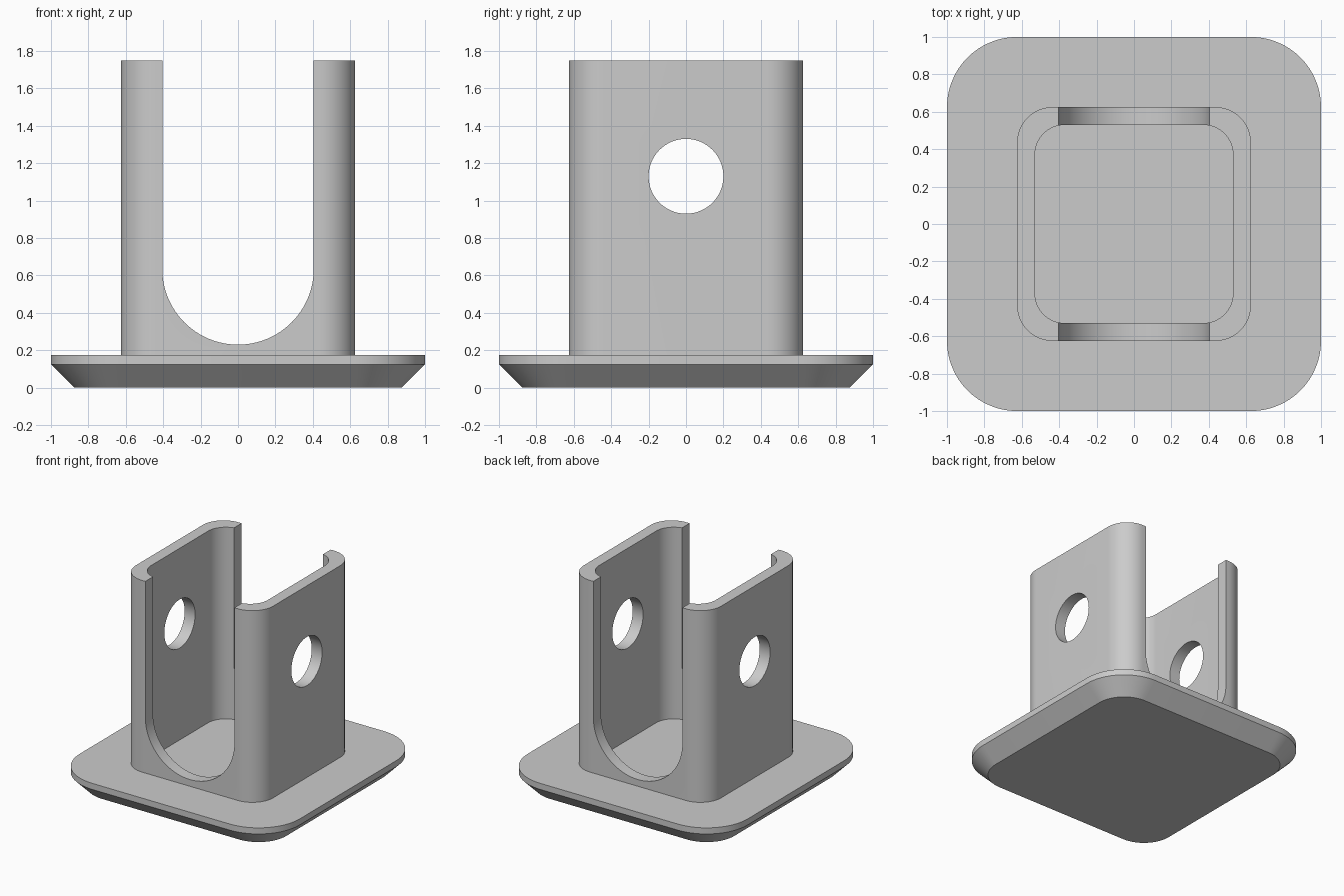
import bpy, bmesh
from math import sin, cos, pi
from mathutils import Matrix

cube = bpy.data.objects.get("Cube")
if cube:
    bpy.data.objects.remove(cube, do_unlink=True)

grey = bpy.data.materials.new("plain grey")
grey.use_nodes = True
colour = (0.6, 0.6, 0.6, 1)
grey.diffuse_color = colour
grey.node_tree.nodes["Principled BSDF"].inputs["Base Color"].default_value = colour


def arc(cx, cy, r, start, end, steps):
    angles = [start + (end - start) * i / steps for i in range(steps + 1)]
    return [(cx + r * cos(a), cy + r * sin(a)) for a in angles]


def rounded_square(half, radius):
    c = half - radius
    centres = [(c, c), (-c, c), (-c, -c), (c, -c)]
    return [p for q, (x, y) in enumerate(centres)
            for p in arc(x, y, radius, q * pi / 2, (q + 1) * pi / 2, 16)]


def loft(name, sections, matrix=Matrix()):
    """Solid through (height, outline) sections, capped at both ends."""
    bm = bmesh.new()
    rings = [[bm.verts.new((x, y, z)) for x, y in outline] for z, outline in sections]
    for low, high in zip(rings, rings[1:]):
        for i in range(len(low)):
            j = (i + 1) % len(low)
            bm.faces.new((low[i], low[j], high[j], high[i]))
    bm.faces.new(rings[0][::-1])
    bm.faces.new(rings[-1])
    bmesh.ops.transform(bm, matrix=matrix, verts=bm.verts)
    bmesh.ops.recalc_face_normals(bm, faces=bm.faces)
    mesh = bpy.data.meshes.new(name)
    bm.to_mesh(mesh)
    bm.free()
    mesh.materials.append(grey)
    obj = bpy.data.objects.new(name, mesh)
    bpy.context.collection.objects.link(obj)
    return obj


def select(obj):
    bpy.ops.object.select_all(action='DESELECT')
    obj.select_set(True)
    bpy.context.view_layer.objects.active = obj


def cut(target, cutter):
    cutter.hide_render = True
    mod = target.modifiers.new("cut", 'BOOLEAN')
    mod.operation, mod.solver, mod.object = 'DIFFERENCE', 'EXACT', cutter
    select(target)
    bpy.ops.object.modifier_apply(modifier=mod.name)
    bpy.data.objects.remove(cutter, do_unlink=True)


# Base plate with a chamfered underside
rim = rounded_square(1.0, 0.375)
base = loft("base_plate", [(0, rounded_square(0.875, 0.25)), (0.125, rim), (0.175, rim)])

# Square socket, hollowed out
outer, inner = rounded_square(0.625, 0.19), rounded_square(0.53, 0.16)
socket = loft("socket", [(0.16, outer), (1.75, outer)])
cut(socket, loft("bore", [(0, inner), (2, inner)]))

# U-shaped slot through front and back
slot = arc(0, 0.635, 0.405, pi, 2 * pi, 48) + [(0.405, 2), (-0.405, 2)]
cut(socket, loft("slot", [(-1, slot), (1, slot)], Matrix.Rotation(pi / 2, 4, 'X')))

# Round pin hole through both sides
pin = arc(0, 0, 0.2, 0, 2 * pi, 64)[:-1]
to_side = Matrix.Translation((0, 0, 1.13)) @ Matrix.Rotation(pi / 2, 4, 'Y')
cut(socket, loft("pin_hole", [(-1, pin), (1, pin)], to_side))

for obj in (base, socket):
    select(obj)
    bpy.ops.object.shade_smooth_by_angle(angle=pi / 6)
